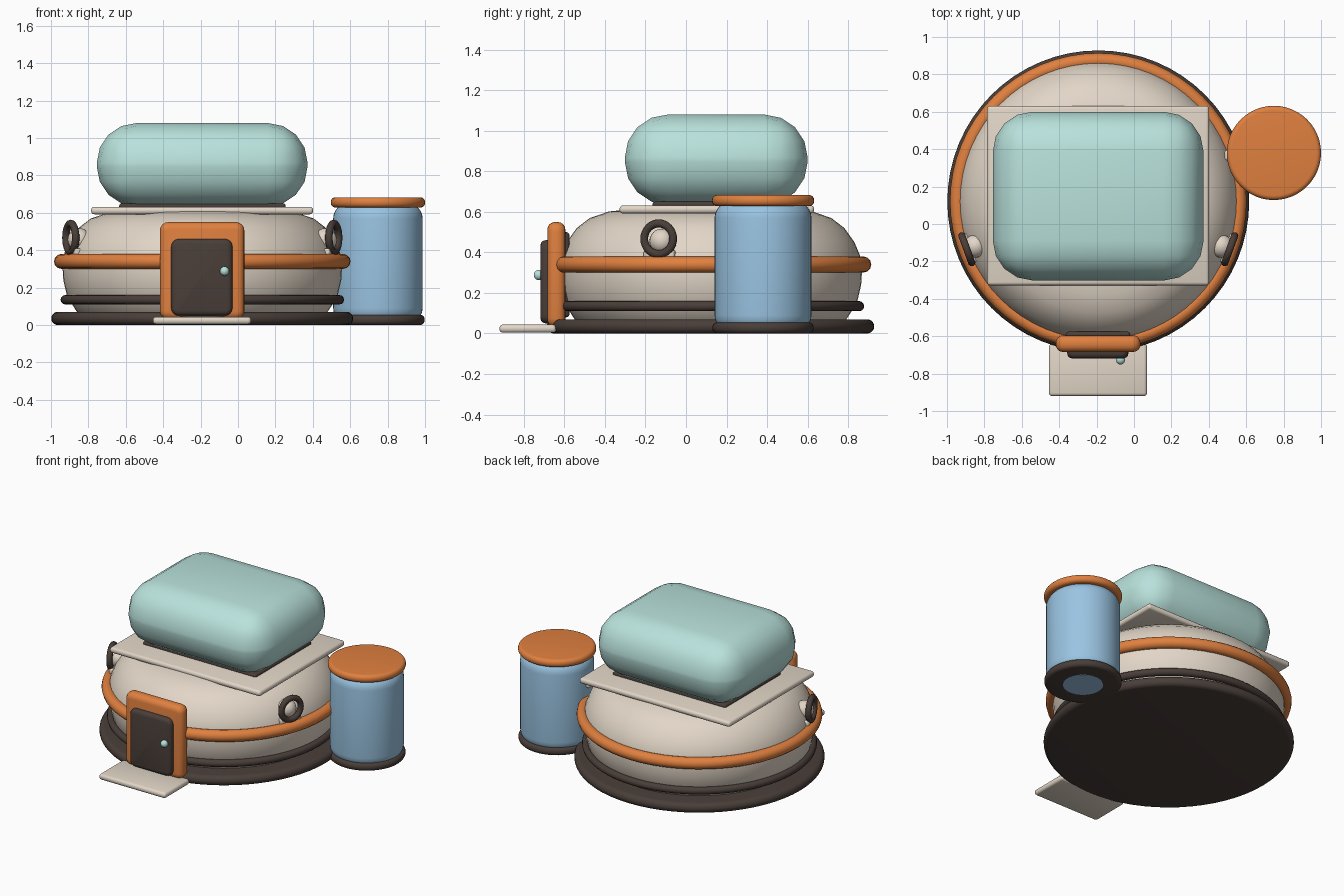
import bpy, bmesh, math
from mathutils import Matrix, Vector

if "Cube" in bpy.data.objects:
    bpy.data.objects.remove(bpy.data.objects["Cube"])


def srgb(r, g, b):
    def lin(c):
        c /= 255
        return c / 12.92 if c <= 0.04045 else ((c + 0.055) / 1.055) ** 2.4
    return (lin(r), lin(g), lin(b), 1)


def material(name, *rgb):
    m = bpy.data.materials.new(name)
    m.diffuse_color = srgb(*rgb)
    m.use_nodes = True
    m.node_tree.nodes["Principled BSDF"].inputs["Base Color"].default_value = m.diffuse_color
    return m


BEIGE = material("warm beige", 226, 214, 199)
ORANGE = material("burnt orange", 224, 128, 63)
DARK = material("dark brown", 73, 62, 57)
TEAL = material("pale teal", 185, 226, 220)
BLUE = material("sky blue", 154, 196, 226)

CX, CY = -0.191, 0.121     # house centre
TX, TY = 0.748, 0.38       # tank centre


def finish(bm, name, mat, angle=40):
    bmesh.ops.recalc_face_normals(bm, faces=bm.faces)
    me = bpy.data.meshes.new(name)
    bm.to_mesh(me)
    bm.free()
    ob = bpy.data.objects.new(name, me)
    bpy.context.collection.objects.link(ob)
    me.materials.append(mat)
    bpy.ops.object.select_all(action='DESELECT')
    bpy.context.view_layer.objects.active = ob
    ob.select_set(True)
    bpy.ops.object.shade_smooth_by_angle(angle=math.radians(angle))
    return ob


def lathe(name, profile, mat, x, y, steps=64):
    """Spin (radius, height) points about a vertical axis, closing both ends."""
    bm = bmesh.new()
    rings = [[bm.verts.new((x + r * math.cos(2 * math.pi * i / steps),
                            y + r * math.sin(2 * math.pi * i / steps), z))
              for i in range(steps)] for r, z in profile]
    for a, b in zip(rings, rings[1:]):
        for i in range(steps):
            j = (i + 1) % steps
            bm.faces.new((a[i], a[j], b[j], b[i]))
    bm.faces.new(rings[0][::-1])
    bm.faces.new(rings[-1])
    return finish(bm, name, mat)


def rounded_disc(radius, z0, z1, bevel, seg=5):
    pts = []
    for zc, start in ((z0 + bevel, -90), (z1 - bevel, 0)):
        for k in range(seg + 1):
            a = math.radians(start + 90 * k / seg)
            pts.append((radius - bevel + bevel * math.cos(a), zc + bevel * math.sin(a)))
    return pts


def box(name, lo, hi, mat, bevel, seg=3, corner=0, matrix=None):
    """Box with rounded edges; corner first rounds the edges running along y."""
    lo, hi = Vector(lo), Vector(hi)
    bm = bmesh.new()
    bmesh.ops.create_cube(bm, size=1)
    for v in bm.verts:
        v.co = (lo + hi) / 2 + v.co * (hi - lo)
    if corner:
        edges = [e for e in bm.edges
                 if abs(e.verts[0].co.y - e.verts[1].co.y) > 1e-4]
        bmesh.ops.bevel(bm, geom=edges, offset=corner, segments=4, profile=0.5, affect='EDGES')
    edges = [e for e in bm.edges if e.calc_face_angle(0) > 1.0]
    bmesh.ops.bevel(bm, geom=edges, offset=bevel, segments=seg, profile=0.5, affect='EDGES')
    if matrix:
        bm.transform(matrix)
    return finish(bm, name, mat)


def torus(name, major, minor, mat, matrix, n=64, m=12):
    bm = bmesh.new()
    grid = []
    for i in range(n):
        a = 2 * math.pi * i / n
        grid.append([])
        for k in range(m):
            b = 2 * math.pi * k / m
            r = major + minor * math.cos(b)
            grid[-1].append(bm.verts.new((r * math.cos(a), r * math.sin(a), minor * math.sin(b))))
    for i in range(n):
        for k in range(m):
            p, q = grid[i], grid[(i + 1) % n]
            bm.faces.new((p[k], q[k], q[(k + 1) % m], p[(k + 1) % m]))
    bm.transform(matrix)
    return finish(bm, name, mat, 60)


def ball(name, radius, mat, matrix):
    bm = bmesh.new()
    bmesh.ops.create_uvsphere(bm, u_segments=20, v_segments=12, radius=radius)
    bm.transform(matrix)
    return finish(bm, name, mat, 60)


# House: foundation, domed body and two hoops
lathe("foundation", rounded_disc(0.807, 0, 0.07, 0.034), DARK, CX, CY)
lathe("house_body", [(0.60, 0.02), (0.67, 0.07), (0.722, 0.15), (0.743, 0.24),
                     (0.748, 0.32), (0.737, 0.385), (0.71, 0.45), (0.66, 0.52),
                     (0.595, 0.57), (0.50, 0.602), (0.40, 0.612), (0.2, 0.614)],
      BEIGE, CX, CY)
torus("lower_hoop", 0.733, 0.025, DARK, Matrix.Translation((CX, CY, 0.135)))
torus("middle_hoop", 0.753, 0.04, ORANGE, Matrix.Translation((CX, CY, 0.34)))

# Roof: slab, dark spacer and cushion-shaped block
box("roof_slab", (-0.785, -0.328, 0.592), (0.402, 0.632, 0.632), BEIGE, 0.017)
box("roof_spacer", (-0.635, -0.165, 0.62), (0.255, 0.465, 0.65), DARK, 0.012)
box("roof_block", (-0.755, -0.302, 0.634), (0.372, 0.60, 1.08), TEAL, 0.213, 4)

# Doorway, with a dark lining set into the wall behind the frame
box("door_frame", (-0.418, -0.684, 0.03), (0.034, -0.595, 0.55), ORANGE, 0.038, 4, 0.045)
box("door_lining", (-0.365, -0.64, 0.08), (-0.02, -0.575, 0.50), DARK, 0.015)
box("door", (-0.357, -0.718, 0.05), (-0.03, -0.60, 0.46), DARK, 0.025, 3, 0.04)
ball("door_knob", 0.025, TEAL, Matrix.Translation((-0.072, -0.726, 0.288)))
box("door_step", (-0.455, -0.92, 0.004), (0.07, -0.64, 0.044), BEIGE, 0.017)

# Porthole on each side: ring, bulging pane and sill
for side, deg in (("right", -20), ("left", 200)):
    turn = Matrix.Translation((CX, CY, 0)) @ Matrix.Rotation(math.radians(deg), 4, 'Z')
    torus("window_ring_" + side, 0.076, 0.02, DARK,
          turn @ Matrix.Translation((0.748, 0, 0.467)) @ Matrix.Rotation(math.pi / 2, 4, 'Y'),
          32, 10)
    ball("window_pane_" + side, 0.062, BEIGE, turn @ Matrix.Translation((0.70, 0, 0.455)))
    box("window_sill_" + side, (0.66, -0.08, 0.37), (0.752, 0.08, 0.41), BEIGE, 0.01,
        matrix=turn)

# Tank beside the house, with a short link to the wall and a plate underneath
lathe("tank_base", rounded_disc(0.25, 0, 0.055, 0.025), DARK, TX, TY, 48)
lathe("tank_body", rounded_disc(0.239, 0.01, 0.65, 0.08, 6), BLUE, TX, TY, 48)
lathe("tank_lid", rounded_disc(0.252, 0.628, 0.683, 0.025), ORANGE, TX, TY, 48)
lathe("tank_bottom_plate", [(0.13, -0.001), (0.13, 0.004)], BLUE, TX, TY, 48)
box("tank_link", (0.485, 0.34, 0.44), (0.56, 0.395, 0.49), BEIGE, 0.012)
